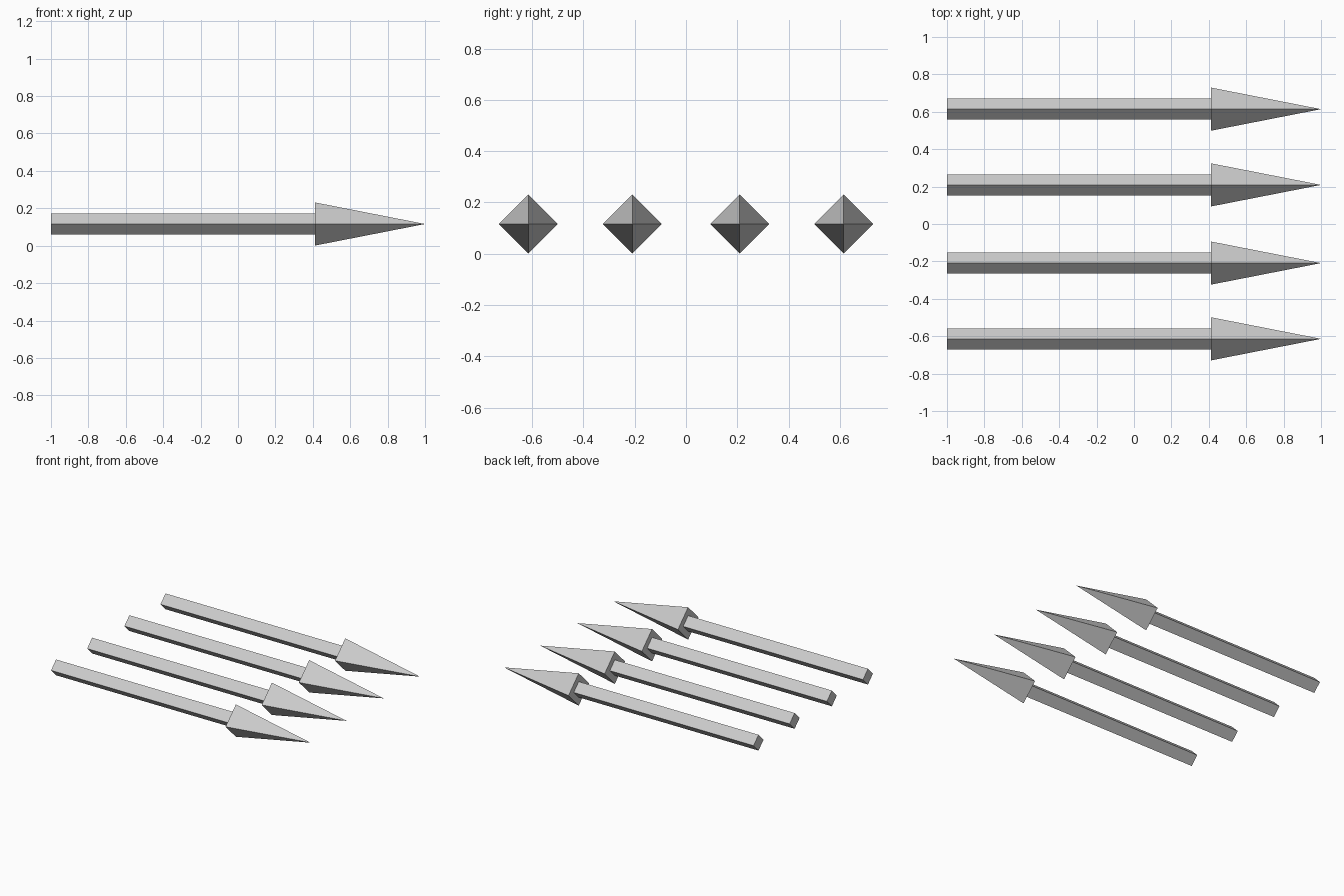
import bpy
from math import pi

if "Cube" in bpy.data.objects:
    bpy.data.objects.remove(bpy.data.objects["Cube"])

R_HEAD, R_SHAFT = 0.115, 0.056   # half-diagonals of the diamond sections
X_TAIL, X_NECK, X_TIP = -1.0, 0.413, 1.0


def four_sided(name, x0, x1, r0, r1, y):
    """Four-sided bar or spike along x, standing on its corner."""
    bpy.ops.mesh.primitive_cone_add(
        vertices=4, radius1=r0, radius2=r1, depth=x1 - x0,
        location=((x0 + x1) / 2, y, R_HEAD + 0.001), rotation=(0, pi / 2, 0))
    ob = bpy.context.object
    ob.name = name
    bpy.ops.object.transform_apply(location=False, rotation=True, scale=True)
    return ob


# Four parallel arrows, each a shaft and a pointed head
for i, y in enumerate((-0.614, -0.209, 0.209, 0.614), 1):
    four_sided(f"arrow_shaft_{i}", X_TAIL, X_NECK, R_SHAFT, R_SHAFT, y)
    four_sided(f"arrow_head_{i}", X_NECK, X_TIP, R_HEAD, 0, y)
